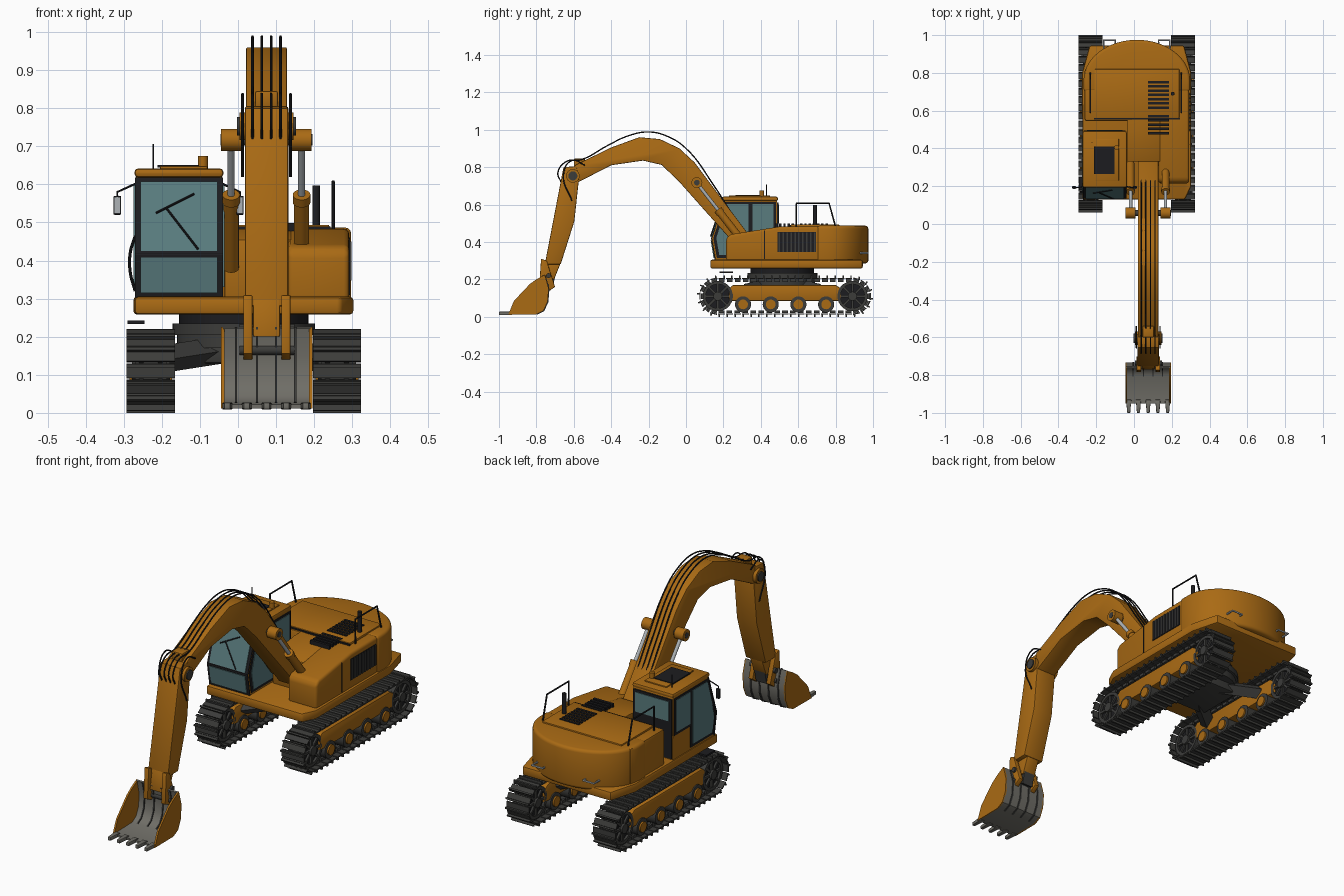
import bpy, bmesh, math
from mathutils import Matrix, Vector

def mat(name, r, g, b):
    m = bpy.data.materials.new(name)
    m.diffuse_color = (r, g, b, 1)
    return m

ORANGE = mat("orange paint", 0.40, 0.145, 0.007)
TRACK = mat("track steel", 0.045, 0.045, 0.042)
STEEL = mat("bucket steel", 0.16, 0.155, 0.135)
GLASS = mat("teal glass", 0.10, 0.20, 0.21)
BLACK = mat("black rubber", 0.012, 0.012, 0.014)
SILVER = mat("silver rod", 0.42, 0.45, 0.47)

def finish(name, bm, m):
    bmesh.ops.recalc_face_normals(bm, faces=bm.faces)
    me = bpy.data.meshes.new(name)
    bm.to_mesh(me)
    bm.free()
    me.materials.append(m)
    ob = bpy.data.objects.new(name, me)
    bpy.context.collection.objects.link(ob)
    return ob

def prism(name, pts, axis, lo, hi, m, bevel=0, seg=2):
    """Extrude a 2D outline along an axis: x->(y,z), y->(x,z), z->(x,y)."""
    put = {'x': lambda a, b, h: (h, a, b), 'y': lambda a, b, h: (a, h, b), 'z': lambda a, b, h: (a, b, h)}[axis]
    bm = bmesh.new()
    f = bm.faces.new([bm.verts.new(put(a, b, lo)) for a, b in pts])
    ext = bmesh.ops.extrude_face_region(bm, geom=[f])['geom']
    bmesh.ops.translate(bm, verts=[v for v in ext if isinstance(v, bmesh.types.BMVert)],
                        vec=Vector(put(0, 0, hi - lo)))
    bmesh.ops.recalc_face_normals(bm, faces=bm.faces)
    if bevel:
        edges = [e for e in bm.edges if e.calc_face_angle(0) > math.radians(35)]
        bmesh.ops.bevel(bm, geom=edges, offset=bevel, segments=seg, profile=0.5, affect='EDGES', clamp_overlap=True)
    return finish(name, bm, m)

def box(name, x0, x1, y0, y1, z0, z1, m, bevel=0):
    return prism(name, [(x0, y0), (x1, y0), (x1, y1), (x0, y1)], 'z', z0, z1, m, bevel)

def cyl(name, p, q, r, m, seg=24):
    p, q = Vector(p), Vector(q)
    d = q - p
    bm = bmesh.new()
    bmesh.ops.create_cone(bm, cap_ends=True, segments=seg, radius1=r, radius2=r, depth=d.length,
                          matrix=Matrix.Translation((p + q) / 2) @ d.to_track_quat('Z', 'Y').to_matrix().to_4x4())
    return finish(name, bm, m)

def tube(name, pts, r, m, smooth=False):
    cu = bpy.data.curves.new(name, 'CURVE')
    cu.dimensions = '3D'
    cu.bevel_depth, cu.bevel_resolution, cu.use_fill_caps = r, 2, True
    sp = cu.splines.new('BEZIER' if smooth else 'POLY')
    if smooth:
        sp.bezier_points.add(len(pts) - 1)
        sp.resolution_u = 8
        for b, p in zip(sp.bezier_points, pts):
            b.co, b.handle_left_type, b.handle_right_type = p, 'AUTO', 'AUTO'
    else:
        sp.points.add(len(pts) - 1)
        for b, p in zip(sp.points, pts):
            b.co = (*p, 1)
    tmp = bpy.data.objects.new(name, cu)
    bpy.context.collection.objects.link(tmp)
    dg = bpy.context.evaluated_depsgraph_get()
    me = bpy.data.meshes.new_from_object(tmp.evaluated_get(dg))
    bpy.data.objects.remove(tmp)
    me.materials.clear()
    me.materials.append(m)
    bpy.context.collection.objects.link(bpy.data.objects.new(name, me))

def add_box(bm, M, size, off=(0, 0, 0)):
    bmesh.ops.create_cube(bm, size=1, matrix=M @ Matrix.Translation(off) @ Matrix.Diagonal((*size, 1)))

# Crawler tracks
Y0, Y1, ZC, R, N = 0.17, 0.89, 0.11, 0.095, 48
L, H = Y1 - Y0, math.pi * R
def loop(s):
    if s < L: return Y0 + s, ZC + R, 0
    s -= L
    if s < H: return Y1 + R * math.sin(s / R), ZC + R * math.cos(s / R), s / R
    s -= H
    if s < L: return Y1 - s, ZC - R, math.pi
    a = math.pi + (s - L) / R
    return Y0 + R * math.sin(a), ZC + R * math.cos(a), a

for side, cx in (("left", -0.229), ("right", 0.26)):
    bm = bmesh.new()
    for i in range(N):
        y, z, a = loop((i + 0.5) / N * 2 * (L + H))
        M = Matrix.Translation((cx, y, z)) @ Matrix.Rotation(-a, 4, 'X')
        add_box(bm, M, (0.127, 0.037, 0.007))
        add_box(bm, M, (0.127, 0.008, 0.014), (0, 0.012, 0.008))
        for dx in (-0.025, 0.025):
            add_box(bm, M, (0.012, 0.03, 0.014), (dx, 0, -0.011))
    finish(side + "_track_shoes", bm, TRACK)
    for end, y in (("front", Y0), ("rear", Y1)):
        cyl(f"{side}_{end}_wheel_disc", (cx - 0.03, y, ZC), (cx + 0.03, y, ZC), 0.076, BLACK, 32)
        cyl(f"{side}_{end}_wheel_hub", (cx - 0.05, y, ZC), (cx + 0.05, y, ZC), 0.024, TRACK)
        bm = bmesh.new()
        for k in range(8):
            M = Matrix.Translation((cx, y, ZC)) @ Matrix.Rotation(k * math.pi / 4, 4, 'X')
            add_box(bm, M, (0.08, 0.012, 0.05), (0, 0, 0.045))
        for k in range(24):
            M = Matrix.Translation((cx, y, ZC)) @ Matrix.Rotation(k * math.pi / 12, 4, 'X')
            add_box(bm, M, (0.084, 0.021, 0.016), (0, 0, 0.072))
        finish(f"{side}_{end}_wheel_spokes", bm, TRACK)
    prism(side + "_track_frame", [(0.23, 0.085), (0.83, 0.085), (0.83, 0.15), (0.8, 0.17), (0.25, 0.17), (0.23, 0.15)],
          'x', cx - 0.042, cx + 0.042, ORANGE, 0.006)
    for i in range(4):
        y = 0.305 + 0.148 * i
        cyl(f"{side}_roller_{i}", (cx - 0.048, y, 0.066), (cx + 0.048, y, 0.066), 0.043, TRACK)
        cyl(f"{side}_roller_cap_{i}", (cx - 0.056, y, 0.066), (cx + 0.056, y, 0.066), 0.026, ORANGE)

# Undercarriage and turntable
CX, CY = 0.015, 0.515
box("undercarriage_centre", CX - 0.13, CX + 0.13, CY - 0.13, CY + 0.13, 0.13, 0.19, TRACK, 0.01)
for sx in (-1, 1):
    for sy in (-1, 1):
        cyl("undercarriage_arm", (CX + sx * 0.06, CY + sy * 0.08, 0.165), (CX + sx * 0.22, CY + sy * 0.2, 0.14), 0.036, TRACK, 4)
cyl("turntable_lower", (CX, CY, 0.17), (CX, CY, 0.215), 0.175, TRACK, 48)
cyl("turntable_ring", (CX, CY, 0.205), (CX, CY, 0.235), 0.187, TRACK, 48)
cyl("turntable_upper", (CX, CY, 0.235), (CX, CY, 0.262), 0.17, BLACK, 48)

# Upper deck and body
prism("deck", [(-0.272, 0.13), (0.27, 0.13), (0.303, 0.2), (0.303, 0.8), (0.265, 0.945), (-0.235, 0.945), (-0.275, 0.8)],
      'z', 0.258, 0.305, ORANGE, 0.01)
side_profile = [(0.215, 0.295), (0.215, 0.42), (0.235, 0.44), (0.5, 0.482), (0.8, 0.485), (0.8, 0.295)]
prism("right_body", side_profile, 'x', 0.13, 0.292, ORANGE, 0.015, 3)
prism("middle_body", [(0.33, 0.295), (0.33, 0.455), (0.5, 0.482), (0.8, 0.485), (0.8, 0.295)], 'x', -0.035, 0.14, ORANGE, 0.005)
box("left_body", -0.262, 0.0, 0.545, 0.82, 0.295, 0.485, ORANGE, 0.012)
arc = [(CX + 0.282 * math.cos(t), 0.76 + 0.215 * math.sin(t)) for t in [math.pi * i / 28 for i in range(29)]]
prism("counterweight", arc + [(CX - 0.282, 0.7), (CX + 0.282, 0.7)], 'z', 0.285, 0.487, ORANGE, 0.016, 3)
box("engine_hood", -0.21, 0.24, 0.56, 0.82, 0.48, 0.494, ORANGE, 0.004)
box("hood_seam", -0.213, 0.243, 0.553, 0.56, 0.48, 0.49, BLACK)
box("body_seam", 0.289, 0.294, 0.418, 0.422, 0.31, 0.46, BLACK)
box("right_grille_back", 0.288, 0.2945, 0.49, 0.695, 0.345, 0.452, BLACK)
for i in range(10):
    box(f"right_grille_bar_{i}", 0.29, 0.298, 0.495 + 0.021 * i, 0.503 + 0.021 * i, 0.347, 0.45, TRACK)
for i in range(13):
    y = 0.475 + 0.0225 * i
    if i != 5:
        box(f"top_vent_{i}", 0.075, 0.185, y, y + 0.013, 0.474, 0.498, BLACK)
cyl("exhaust", (0.205, 0.69, 0.48), (0.205, 0.69, 0.597), 0.01, BLACK)
for x in (-0.232, 0.25):
    tube("guard_rail", [(x, 0.59, 0.48), (x, 0.59, 0.607), (x, 0.765, 0.607), (x, 0.8, 0.48)], 0.0045, BLACK)
for x in (-0.13, 0.16):
    tube("rear_handle", [(x - 0.03, 0.93, 0.34), (x - 0.03, 0.972, 0.34), (x + 0.03, 0.972, 0.34), (x + 0.03, 0.93, 0.34)], 0.005, SILVER)
box("step", -0.29, -0.245, 0.18, 0.25, 0.234, 0.243, BLACK)

# Cab
prism("cab_shell", [(0.158, 0.3), (0.138, 0.42), (0.205, 0.625), (0.487, 0.625), (0.49, 0.3)], 'x', -0.268, -0.042, ORANGE, 0.006)
box("cab_roof", -0.272, -0.038, 0.192, 0.492, 0.618, 0.642, ORANGE, 0.01)
box("roof_lid", -0.205, -0.08, 0.23, 0.45, 0.64, 0.648, ORANGE, 0.003)
box("roof_hatch", -0.212, -0.103, 0.265, 0.41, 0.645, 0.651, BLACK)
cyl("beacon", (-0.092, 0.405, 0.64), (-0.092, 0.405, 0.675), 0.013, ORANGE)
tube("antenna", [(-0.222, 0.43, 0.64), (-0.222, 0.43, 0.706)], 0.002, BLACK)

def front_panel(name, a, b, x0, x1, t, m):
    prism(name, [a, b, (b[0] - t, b[1]), (a[0] - t, a[1])], 'x', x0, x1, m)
front_panel("windscreen_frame_top", (0.138, 0.415), (0.204, 0.618), -0.27, -0.04, 0.004, BLACK)
front_panel("windscreen_frame_low", (0.158, 0.302), (0.138, 0.42), -0.27, -0.04, 0.004, BLACK)
front_panel("windscreen", (0.14, 0.425), (0.199, 0.608), -0.256, -0.054, 0.007, GLASS)
front_panel("lower_windscreen", (0.154, 0.315), (0.139, 0.408), -0.256, -0.054, 0.007, GLASS)
tube("wiper_arm", [(-0.105, 0.131, 0.43), (-0.19, 0.168, 0.54)], 0.003, BLACK)
tube("wiper_blade", [(-0.215, 0.163, 0.525), (-0.115, 0.18, 0.575)], 0.003, BLACK)
frame = [(0.165, 0.315), (0.146, 0.42), (0.207, 0.614), (0.48, 0.614), (0.48, 0.425), (0.35, 0.425), (0.35, 0.315)]
door = [(0.178, 0.33), (0.162, 0.42), (0.218, 0.603), (0.335, 0.603), (0.335, 0.33)]
rear = [(0.355, 0.44), (0.355, 0.603), (0.468, 0.603), (0.468, 0.44)]
for side, xa, d in (("left", -0.267, -1), ("right", -0.043, 1)):
    prism(side + "_window_frame", frame, 'x', xa, xa + d * 0.004, BLACK)
    prism(side + "_door_glass", door, 'x', xa, xa + d * 0.007, GLASS)
    prism(side + "_rear_glass", rear, 'x', xa, xa + d * 0.007, GLASS)
box("cab_back_panel", -0.264, -0.046, 0.485, 0.494, 0.31, 0.612, BLACK)
box("cab_back_glass", -0.25, -0.06, 0.488, 0.497, 0.5, 0.6, GLASS)
for x0, x1 in ((-0.262, -0.317), (-0.048, 0.005)):
    tube("mirror_arm", [(x0, 0.2, 0.605), (x1, 0.19, 0.58), (x1, 0.19, 0.53)], 0.003, BLACK)
    box("mirror_case", x1 - 0.01, x1 + 0.01, 0.188, 0.2, 0.52, 0.57, BLACK, 0.003)
    box("mirror_glass", x1 - 0.008, x1 + 0.008, 0.184, 0.189, 0.523, 0.567, SILVER)
tube("cab_grab_handle", [(-0.27, 0.17, 0.32), (-0.283, 0.17, 0.37), (-0.283, 0.17, 0.42), (-0.27, 0.17, 0.465)], 0.004, BLACK, True)

# Boom, stick and pivots
BX = 0.075
prism("boom", [(0.36, 0.40), (0.32, 0.46), (0.045, 0.826), (-0.035, 0.90), (-0.14, 0.95), (-0.25, 0.96), (-0.40, 0.905),
               (-0.585, 0.815), (-0.635, 0.775), (-0.62, 0.73), (-0.575, 0.72), (-0.40, 0.81), (-0.23, 0.835),
               (-0.13, 0.812), (-0.035, 0.72), (0.25, 0.40), (0.3, 0.34)], 'x', 0.021, 0.129, ORANGE, 0.005)
prism("stick", [(-0.655, 0.80), (-0.585, 0.805), (-0.572, 0.74), (-0.597, 0.51), (-0.67, 0.28), (-0.755, 0.28)],
      'x', 0.018, 0.132, ORANGE, 0.005)
prism("stick_tip", [(-0.752, 0.30), (-0.665, 0.30), (-0.705, 0.2), (-0.77, 0.2)], 'x', 0.04, 0.11, ORANGE, 0.004)
cyl("elbow_boss", (0.004, -0.605, 0.753), (0.146, -0.605, 0.753), 0.036, ORANGE, 32)
cyl("elbow_pin", (-0.002, -0.605, 0.753), (0.152, -0.605, 0.753), 0.024, TRACK, 32)
box("boom_hose_clamp", 0.045, 0.105, -0.60, -0.54, 0.80, 0.845, ORANGE, 0.005)

# Boom lift cylinders
for x in (-0.018, 0.167):
    cyl("lift_rod", (x, 0.058, 0.715), (x, 0.2, 0.535), 0.009, SILVER)
    cyl("lift_barrel", (x, 0.175, 0.566), (x, 0.32, 0.38), 0.02, ORANGE)
    cyl("lift_collar", (x, 0.17, 0.573), (x, 0.185, 0.553), 0.023, ORANGE)
    cyl("lift_head", (x - 0.026, 0.058, 0.717), (x + 0.026, 0.058, 0.717), 0.029, ORANGE)
cyl("lift_pin", (-0.046, 0.058, 0.717), (0.195, 0.058, 0.717), 0.015, TRACK)

# Hydraulic hoses
for i in range(4):
    x = 0.038 + 0.0245 * i
    tube(f"boom_hose_{i}", [(x, 0.27, 0.51), (x, 0.15, 0.70), (x, 0.0, 0.90), (x, -0.1, 0.965), (x, -0.2, 0.988), (x, -0.31, 0.967),
                            (x, -0.42, 0.915), (x, -0.56, 0.84), (x, -0.64, 0.83), (x, -0.685, 0.77), (x, -0.668, 0.72)], 0.0035, BLACK, True)
for x in (0.012, 0.138):
    tube("elbow_hose", [(x, -0.54, 0.81), (x, -0.61, 0.835), (x, -0.655, 0.76), (x, -0.61, 0.62)], 0.0035, BLACK, True)

# Bucket
outer = [(-0.95, 0.012), (-0.80, 0.013), (-0.762, 0.032), (-0.74, 0.08), (-0.734, 0.15), (-0.755, 0.225)]
inner = [(-0.763, 0.222), (-0.746, 0.15), (-0.752, 0.085), (-0.772, 0.044), (-0.802, 0.026), (-0.95, 0.022)]
prism("bucket_shell", outer + inner, 'x', -0.04, 0.19, STEEL)
for x in (-0.045, 0.186):
    prism("bucket_side", outer + [(-0.80, 0.2), (-0.835, 0.175), (-0.92, 0.085)], 'x', x, x + 0.009, ORANGE)
for x in (-0.005, 0.05, 0.1, 0.15):
    prism("bucket_rib", [(y + 0.004, z - 0.002) for y, z in outer[1:]] + inner[:-1], 'x', x - 0.004, x + 0.004, TRACK)
    prism("bucket_inner_rib", inner[:-1] + [(y - 0.005, z + 0.003) for y, z in inner[-2::-1]], 'x', x - 0.003, x + 0.003, TRACK)
for i in range(5):
    x = -0.028 + 0.0515 * i
    prism(f"bucket_tooth_{i}", [(x - 0.014, -0.93), (x + 0.014, -0.93), (x + 0.008, -1.0), (x - 0.008, -1.0)], 'z', 0.009, 0.027, STEEL, 0.003)
for x in (0.014, 0.114):
    prism("bucket_link", [(-0.775, 0.31), (-0.745, 0.30), (-0.70, 0.16), (-0.735, 0.135), (-0.785, 0.155)], 'x', x, x + 0.024, ORANGE, 0.003)
for y, z in ((-0.735, 0.22), (-0.745, 0.165)):
    cyl("bucket_pin", (0.004, y, z), (0.148, y, z), 0.013, TRACK)
prism("tipping_link", [(-0.715, 0.26), (-0.69, 0.255), (-0.715, 0.15), (-0.74, 0.16)], 'x', 0.045, 0.105, TRACK)

# Shading
for ob in bpy.data.objects:
    ob.select_set(ob.type == 'MESH')
    bpy.context.view_layer.objects.active = ob
bpy.ops.object.shade_smooth_by_angle(angle=math.radians(35))
